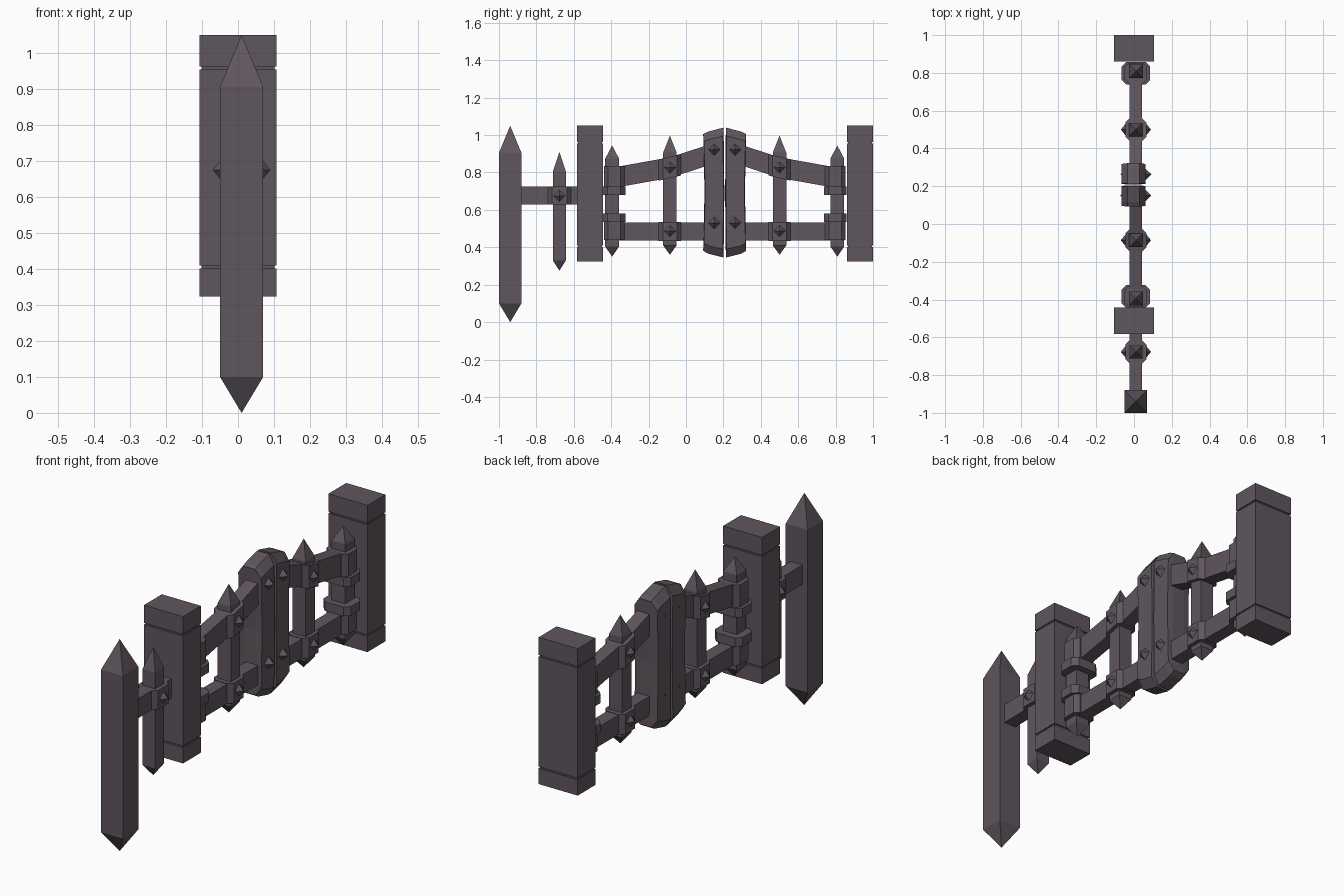
import bpy, bmesh

if "Cube" in bpy.data.objects:
    bpy.data.objects.remove(bpy.data.objects["Cube"])

CX = 0.01    # x centre line of the gate
MID = 0.207  # y of the gate's mirror plane

iron = bpy.data.materials.new("dark grey purple")
iron.diffuse_color = (0.115, 0.092, 0.112, 1)
iron.use_nodes = True
iron.node_tree.nodes["Principled BSDF"].inputs["Base Color"].default_value = iron.diffuse_color


def loft(name, rings):
    """Closed solid through rings of points; a one-point ring is a tip."""
    bm = bmesh.new()
    vs = [[bm.verts.new(p) for p in r] for r in rings]
    for a, b in zip(vs, vs[1:]):
        n = max(len(a), len(b))
        for i in range(n):
            j = (i + 1) % n
            if len(a) == 1:
                bm.faces.new((a[0], b[j], b[i]))
            elif len(b) == 1:
                bm.faces.new((a[i], a[j], b[0]))
            else:
                bm.faces.new((a[i], a[j], b[j], b[i]))
    for end in (vs[0], vs[-1]):
        if len(end) > 2:
            bm.faces.new(end)
    bmesh.ops.recalc_face_normals(bm, faces=bm.faces)
    me = bpy.data.meshes.new(name)
    bm.to_mesh(me)
    bm.free()
    me.materials.append(iron)
    ob = bpy.data.objects.new(name, me)
    bpy.context.collection.objects.link(ob)
    return ob


def rect(x, y, z, hx, hy):
    return [(x + a * hx, y + b * hy, z) for a, b in ((-1, -1), (1, -1), (1, 1), (-1, 1))]


def spike(name, y, half, z0, z1, z2, z3):
    loft(name, [[(CX, y, z0)], rect(CX, y, z1, half, half),
                rect(CX, y, z2, half, half), [(CX, y, z3)]])


def bar(name, path, hz, hx=0.033):
    loft(name, [[(CX + a * hx, y, z + b * hz) for a, b in ((-1, -1), (1, -1), (1, 1), (-1, 1))]
                for y, z in path])


def collar(name, y, z0, z1, hx, hy, c, slope=0):
    """Eight-sided sleeve, sheared to follow a sloping bar."""
    plan = [(-hx, -hy + c), (-hx + c, -hy), (hx - c, -hy), (hx, -hy + c),
            (hx, hy - c), (hx - c, hy), (-hx + c, hy), (-hx, hy - c)]
    loft(name, [[(CX + a, y + b, z + b * slope) for a, b in plan] for z in (z0, z1)])


def studs(name, y, z, x0, x1, r=0.033):
    for s in (-1, 1):
        base = [(CX + s * x0, y + a * r, z + b * r) for a, b in ((1, 0), (0, 1), (-1, 0), (0, -1))]
        loft(name, [base, [(CX + s * x1, y, z)]])


def post(name, y):
    # square post with two thin grooves marking the end caps
    hx, hy, g = 0.107, 0.07, 0.005
    steps = [(0.323, 0), (0.401, 0), (0.401, g), (0.409, g), (0.409, 0),
             (0.954, 0), (0.954, g), (0.962, g), (0.962, 0), (1.05, 0)]
    loft(name, [rect(0, y, z, hx - d, hy - d) for z, d in steps])


# posts and outer side fence
post("left_post", -0.513)
post("right_post", 0.930)
spike("large_stake", -0.94, 0.06, 0.0, 0.1, 0.905, 1.05)
spike("side_stake", -0.677, 0.035, 0.275, 0.33, 0.805, 0.91)
bar("side_rail", [(-0.9, 0.677), (-0.57, 0.677)], 0.048)
collar("side_bracket", -0.677, 0.63, 0.725, 0.055, 0.062, 0.022)
studs("side_stud", -0.677, 0.675, 0.053, 0.08)

# gate leaves, mirrored about the middle
for side, s in (("left", -1), ("right", 1)):
    def my(d):
        return MID + s * d

    # pointed stakes
    spike(side + "_end_stake", my(0.602), 0.037, 0.35, 0.404, 0.874, 0.944)
    spike(side + "_inner_stake", my(0.293), 0.036, 0.36, 0.41, 0.906, 0.997)

    # rails
    bar(side + "_lower_rail", [(my(0.64), 0.484), (my(0.05), 0.484)], 0.048)
    bar(side + "_upper_rail", [(my(0.64), 0.775), (my(0.55), 0.78), (my(0.293), 0.826),
                               (my(0.05), 0.905)], 0.055)

    # end collars with wider flanges
    ye = my(0.591)
    collar(side + "_upper_collar", ye, 0.725, 0.835, 0.06, 0.055, 0.022)
    collar(side + "_upper_flange", ye, 0.68, 0.725, 0.076, 0.06, 0.025)
    collar(side + "_lower_collar", ye, 0.438, 0.535, 0.06, 0.055, 0.022)
    collar(side + "_lower_flange", ye, 0.535, 0.58, 0.076, 0.06, 0.025)

    # brackets and studs where the inner stake crosses the rails
    yi = my(0.293)
    collar(side + "_upper_bracket", yi, 0.77, 0.884, 0.055, 0.06, 0.022, -s * 0.23)
    collar(side + "_lower_bracket", yi, 0.434, 0.534, 0.055, 0.06, 0.022)
    studs(side + "_upper_stud", yi, 0.826, 0.053, 0.08)
    studs(side + "_lower_stud", yi, 0.487, 0.053, 0.08)

    # chamfered centre plank
    prof = [(0.115, 1.005), (0.108, 0.7), (0.115, 0.382), (0.09, 0.366),
            (0.006, 0.345), (0.002, 0.69), (0.006, 1.04), (0.09, 1.018)]
    rings = []
    for x, ky, kz in ((-0.066, 0.93, 0.87), (-0.035, 1, 1), (0.03, 1, 1), (0.06, 0.93, 0.87)):
        rings.append([(x, my(0.058 + (d - 0.058) * ky), 0.692 + (z - 0.692) * kz)
                      for d, z in prof])
    loft(side + "_centre_plank", rings)
    for z in (0.922, 0.53):
        studs(side + "_plank_stud", my(0.056), z, 0.048, 0.082)
